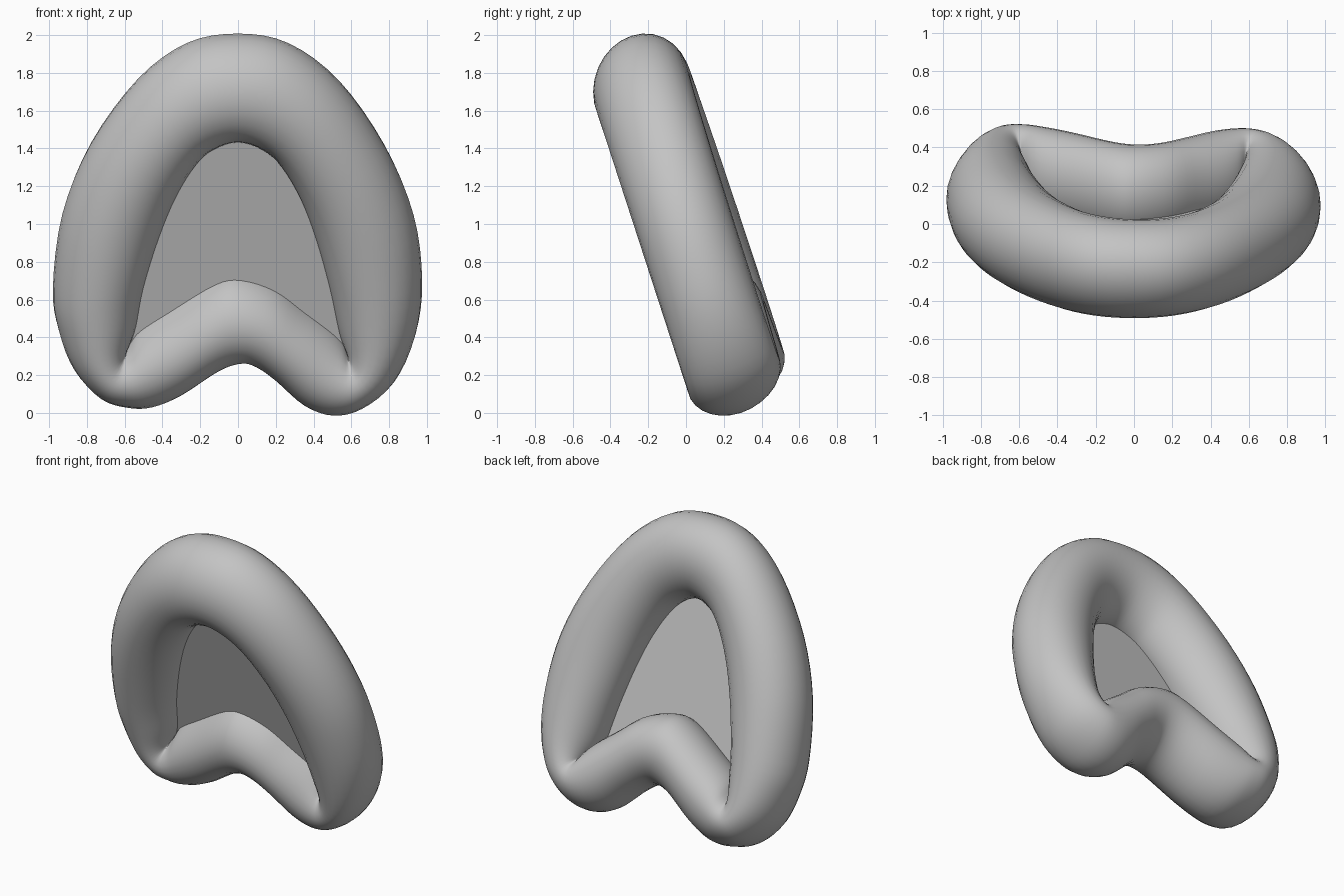
import bpy, math
from mathutils import Matrix, Vector

old = bpy.data.objects.get("Cube")
if old:
    bpy.data.objects.remove(old, do_unlink=True)

TILT = math.radians(18)
BASE_Y = 0.325
STEPS, SIDES = 4, 28

# Outer and inner rim points of the ring, clockwise from the top
RIM = [
    (0, 2, 0, 1.44), (.27, 1.95, .13, 1.4), (.54, 1.75, .23, 1.31),
    (.78, 1.41, .33, 1.14), (.93, 1.05, .41, .93), (.975, .7, .48, .68),
    (.94, .42, .53, .45), (.83, .18, .56, .37), (.66, .04, .575, .36),
    (.5, 0, .555, .41), (.35, .05, .49, .475), (.2, .18, .36, .57),
    (.1, .25, .2, .69), (.02, .27, .02, .75), (-.1, .23, -.12, .73),
    (-.3, .1, -.37, .58), (-.45, .04, -.52, .48), (-.58, .04, -.57, .41),
    (-.73, .09, -.58, .38), (-.87, .24, -.56, .4), (-.95, .44, -.53, .48),
    (-.98, .66, -.49, .68), (-.93, 1.05, -.41, .94), (-.78, 1.42, -.32, 1.16),
    (-.53, 1.76, -.22, 1.32), (-.27, 1.95, -.13, 1.4),
]


def smooth_loop(points, steps):
    """Closed Catmull-Rom interpolation."""
    pts = [Vector(p) for p in points]
    n = len(pts)
    result = []
    for i in range(n):
        a, b, c, d = (pts[(i + k) % n] for k in (-1, 0, 1, 2))
        for s in range(steps):
            t = s / steps
            result.append(b + t * (c - a) / 2
                          + t * t * (a - 2.5 * b + 2 * c - d / 2)
                          + t ** 3 * (1.5 * (b - c) + (d - a) / 2))
    return result


def add_object(name, verts, faces, material):
    mesh = bpy.data.meshes.new(name)
    mesh.from_pydata(verts, [], faces)
    mesh.materials.append(material)
    mesh.update()
    obj = bpy.data.objects.new(name, mesh)
    bpy.context.collection.objects.link(obj)
    return obj


grey = bpy.data.materials.new("plain grey")
grey.use_nodes = True
grey.diffuse_color = (.55, .55, .55, 1)
grey.node_tree.nodes["Principled BSDF"].inputs["Base Color"].default_value = (.55, .55, .55, 1)

# The ring lies in a plane that leans towards the front; its right side is thicker at the back
lean = Matrix.Translation((0, BASE_Y, 0)) @ Matrix.Rotation(TILT, 4, 'X')
sheet, verts = [], []
for ox, oz, ix, iz in smooth_loop(RIM, STEPS):
    bulge = -.014 * (ox + ix) / 2
    centre = Vector(((ox + ix) / 2, bulge, (oz + iz) / 2 / math.cos(TILT)))
    half = Vector(((ox - ix) / 2, .06 * (oz - iz), (oz - iz) / 2))
    depth = Vector((0, .265 + bulge, 0))
    sheet.append(lean @ Vector((centre.x, -.07, centre.z)))
    for k in range(SIDES):
        angle = math.tau * k / SIDES
        verts.append(lean @ (centre + half * math.cos(angle) + depth * math.sin(angle)))

# Rounded rim
count = len(sheet)
faces = []
for i in range(count):
    j = (i + 1) % count
    for k in range(SIDES):
        m = (k + 1) % SIDES
        faces.append((i * SIDES + k, i * SIDES + m, j * SIDES + m, j * SIDES + k))
rim = add_object("rounded_rim", verts, faces, grey)
rim.data.polygons.foreach_set("use_smooth", [True] * len(faces))

# Flat sheet that fills the opening
add_object("inner_sheet", sheet, [tuple(range(count))], grey)
